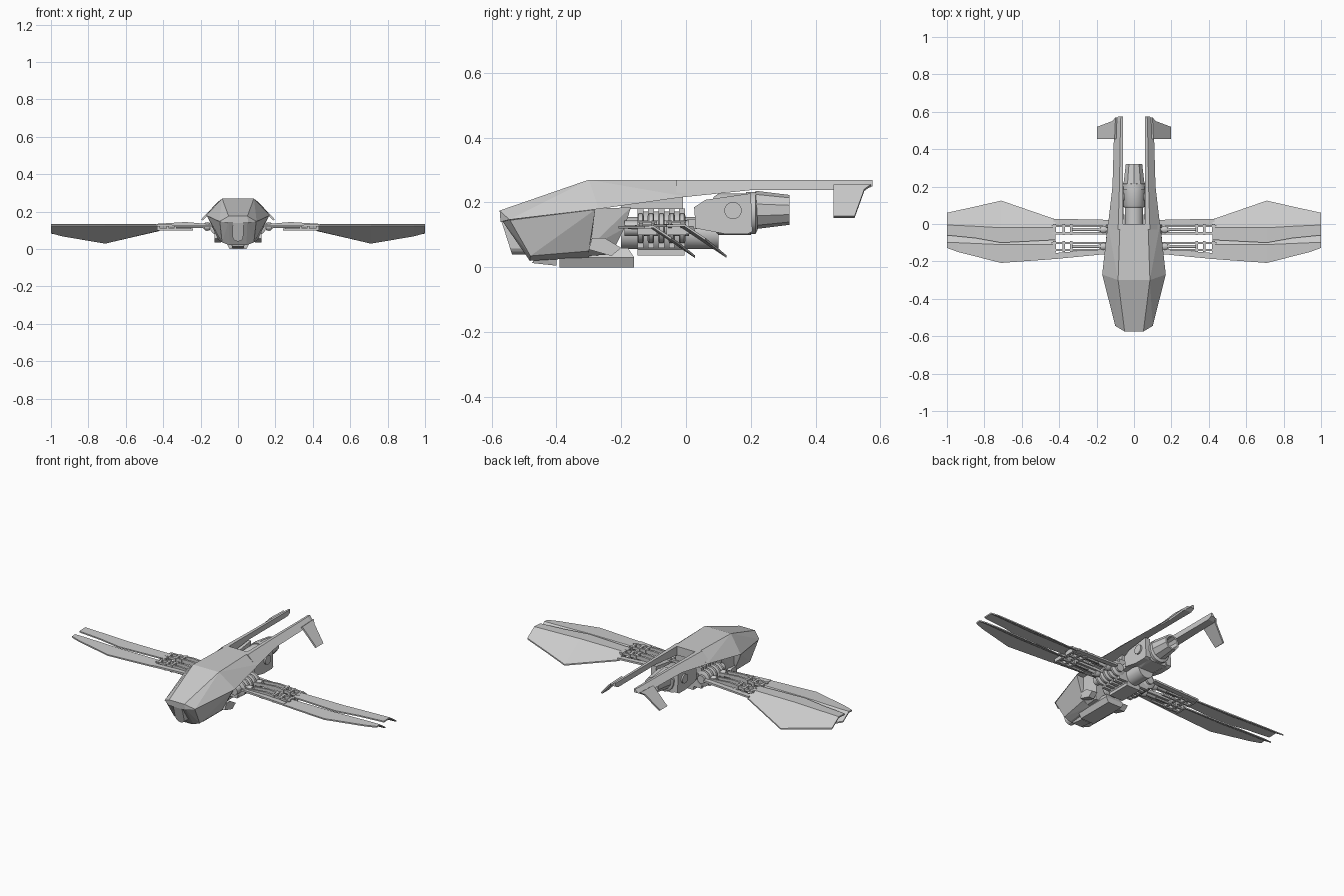
import bpy, bmesh, math
from mathutils import Matrix, Vector

if "Cube" in bpy.data.objects:
    bpy.data.objects.remove(bpy.data.objects["Cube"])


def finish(name, bm, mirror=False, smooth=False):
    bmesh.ops.recalc_face_normals(bm, faces=bm.faces)
    me = bpy.data.meshes.new(name)
    bm.to_mesh(me)
    bm.free()
    ob = bpy.data.objects.new(name, me)
    bpy.context.collection.objects.link(ob)
    if smooth:
        bpy.ops.object.select_all(action='DESELECT')
        ob.select_set(True)
        bpy.context.view_layer.objects.active = ob
        bpy.ops.object.shade_smooth_by_angle(angle=math.radians(35))
    if mirror:
        ob.modifiers.new("mirror", 'MIRROR').use_mirror_merge = False
    return ob


def hull(name, pts, both=False, mirror=False):
    """Convex solid; both=True also adds the points reflected in x."""
    bm = bmesh.new()
    for x, y, z in pts:
        bm.verts.new((x, y, z))
        if both:
            bm.verts.new((-x, y, z))
    r = bmesh.ops.convex_hull(bm, input=bm.verts)
    bad = [v for v in bm.verts if not v.link_faces]
    bmesh.ops.delete(bm, geom=bad, context='VERTS')
    bmesh.ops.dissolve_limit(bm, angle_limit=0.02, verts=bm.verts, edges=bm.edges)
    return finish(name, bm, mirror)


def box(name, x, y, z, mirror=False):
    return hull(name, [(a, b, c) for a in x for b in y for c in z], mirror=mirror)


def side_plate(name, x0, x1, yz, mirror=True):
    """Side profile extruded across x."""
    return loft(name, [[(x, y, z) for y, z in yz] for x in (x0, x1)], mirror)


def loft(name, rings, mirror=False, smooth=False):
    bm = bmesh.new()
    vs = [[bm.verts.new(p) for p in r] for r in rings]
    n = len(vs[0])
    for a, b in zip(vs, vs[1:]):
        for i in range(n):
            j = (i + 1) % n
            bm.faces.new((a[i], a[j], b[j], b[i]))
    bm.faces.new(vs[0])
    bm.faces.new(vs[-1])
    return finish(name, bm, mirror, smooth)


def turned(name, centre, prof, axis='Y', n=20, mirror=False, smooth=True):
    """Stack of (position, radius) rings along the x or y axis."""
    rings = []
    for t, r in prof:
        ring = []
        for i in range(n):
            a = 2 * math.pi * (i + .5) / n
            u, v = r * math.cos(a), r * math.sin(a)
            ring.append((centre[0] + u, t, centre[1] + v) if axis == 'Y'
                        else (t, centre[0] + u, centre[1] + v))
        rings.append(ring)
    return loft(name, rings, mirror, smooth)


# upper shell and the faceted face beneath it
hull("upper_shell", [(.05, -.575, .175), (.085, -.3, .27), (.075, .0, .27), (.055, -.572, .14),
                     (.10, -.545, .147), (.17, -.27, .18), (.14, 0, .218)], both=True)
hull("front_hull", [(.05, -.572, .15), (.097, -.543, .145), (.166, -.28, .178),
                    (.045, -.482, .02), (.085, -.48, .035), (.105, -.30, .05),
                    (.06, -.30, .03)], both=True)

# slanted nose sensor with rounded ends
ring = []
for i in range(16):
    a = 2 * math.pi * i / 16
    ring.append((.03 * math.cos(a), .03 * math.sin(a) + (.027 if i < 8 else -.027)))
loft("nose_sensor", [[(x, -.555 - .32 * z, .097 + z) for x, z in ring],
                     [(x, -.50 - .32 * z, .097 + z) for x, z in ring]])

# tail booms and drooping fins
booms = []
for y, top, wide, low in [(-.03, .085, .142, .214), (.2, .078, .115, .238), (.55, .072, .105, .238), (.575, .07, .085, .25)]:
    booms.append([(.06, y, .27), (top, y, .27), (wide, y, low), (.06, y, low)])
loft("tail_boom", booms, mirror=True)
fin = [(.095, .455, .25), (.188, .455, .152), (.188, .52, .152), (.108, .55, .235), (.09, .57, .25)]
loft("tail_fin", [fin, [(x + .009, y, z + .006) for x, y, z in fin]], mirror=True)

# belly parts
hull("mid_body", [(.12, -.3, .18), (.115, -.17, .185), (.10, -.19, .12),
                  (.11, -.3, .06), (.075, -.23, .04), (.075, -.3, .035)], both=True)
side_plate("shoulder_guard", .09, .125, [(-.30, .055), (-.29, .09), (-.25, .09), (-.225, .075), (-.20, .06), (-.23, .035)])
hull("belly_pod", [(.045, -.39, 0), (.045, -.16, 0), (.06, -.39, .03), (.06, -.16, .03),
                   (.045, -.37, .06), (.045, -.18, .06)], both=True)
hull("chin_block", [(.03, -.475, .013), (.03, -.40, .005), (.04, -.46, .04), (.04, -.40, .04)], both=True)
box("spine", (-.075, .075), (-.2, -.01), (.18, .225))

# central drum and the two wing hinge columns
turned("drive_drum", (0, .105), [(-.2, .05), (-.15, .05), (-.15, .068), (-.005, .068), (-.005, .05), (.10, .05)])
box("drum_keel", (-.045, .045), (-.15, -.005), (.037, .07))
turned("hinge_shaft", (.105, .12), [(-.19, .024), (.01, .024)], mirror=True)
for i, y in enumerate((-.14, -.108, -.076, -.044, -.012)):
    turned(f"hinge_disc_{i}", (.105, .12), [(y - .01, .04), (y - .006, .046), (y + .006, .046), (y + .01, .04)], mirror=True)
    side_plate(f"hinge_bracket_{i}", .04, .10, [(y - .009, .06), (y + .009, .06), (y + .009, .182), (y - .009, .182)])

# rear engine, support arms, pivot and hollow nozzle
turned("engine_casing", (0, .168), [(.085, .05), (.10, .06), (.185, .06), (.185, .066), (.215, .066), (.22, .055)], n=16)
turned("engine_nozzle", (0, .177), [(.215, .059), (.32, .046), (.32, .036), (.25, .03)], n=10, smooth=False)
side_plate("engine_arm", .055, .088, [(.03, .12), (.025, .185), (.06, .208), (.2, .228),
                                     (.205, .11), (.19, .103), (.12, .103)])
hull("engine_cradle", [(.06, .09, .11), (.06, .20, .105), (.04, .1, .10), (.04, .2, .10), (.05, .1, .14), (.05, .2, .14)], both=True)
side_plate("engine_strut", .05, .08, [(-.02, .115), (.05, .12), (.05, .15), (-.02, .145)])
turned("engine_pivot", (.145, .175), [(-.097, .027), (.097, .027)], axis='X', n=12)


# wings: a flat leading strip and a drooping trailing panel
def wing(name, stations, z):
    t = .008
    rings = []
    for x, lead, crease, trail in stations:
        low = z - .67 * (trail - crease)
        up = [(x, lead, z - .002), (x, crease, z), (x, trail, low)]
        rings.append(up + [(a, b, c - t) for a, b, c in reversed(up)])
    loft(name, rings, mirror=True)


wing("front_wing", [(.42, -.187, -.11, -.075), (.71, -.208, -.11, .028), (.94, -.15, -.10, -.02), (1.0, -.128, -.10, -.045)], .129)
wing("rear_wing", [(.42, -.085, -.02, .025), (.71, -.10, -.02, .125), (.85, -.075, -.012, .093), (1.0, -.06, -.005, .06)], .134)

# tapered root strips along the outer wing edges
for name, y0, y1, z1 in (("front_root_strip", -.145, -.172, .125), ("rear_root_strip", .008, .012, .108)):
    hull(name, [(.13, y0 + s * .014, .122 + h) for s in (-1, 1) for h in (-.006, .006)] +
         [(.43, y1 + s * .016, z1 + h) for s in (-1, 1) for h in (-.005, .005)], mirror=True)

# linkage rods with clevis blocks between hinge columns and wings
for k, yc in enumerate((-.12, -.03)):
    turned(f"wing_arm_{k}", (yc, .12), [(.10, .015), (.17, .015), (.19, .009), (.33, .009)], axis='X', n=12, mirror=True)
    for s in (-1, 1):
        y = yc + s * .019
        tag = f"{k}_{'a' if s < 0 else 'b'}"
        hull(f"link_rod_{tag}", [(x, y + a * .006, zz + b) for x, zz in ((.13, .125), (.28, .138), (.44, .128))
                                 for a in (-1, 1) for b in (-.006, .006)], mirror=True)
        box(f"lower_rod_{tag}", (.24, .43), (y - .005, y + .005), (.1, .11), mirror=True)
    for i, x in enumerate((.335, .375, .425)):
        box(f"clevis_{k}_{i}", (x - .007, x + .007), (yc - .03, yc + .03), (.1, .142 - .004 * i), mirror=True)
    turned(f"wing_collar_{k}", (yc, .12), [(.15, .02), (.165, .024), (.18, .02)], axis='X', n=12, mirror=True)
